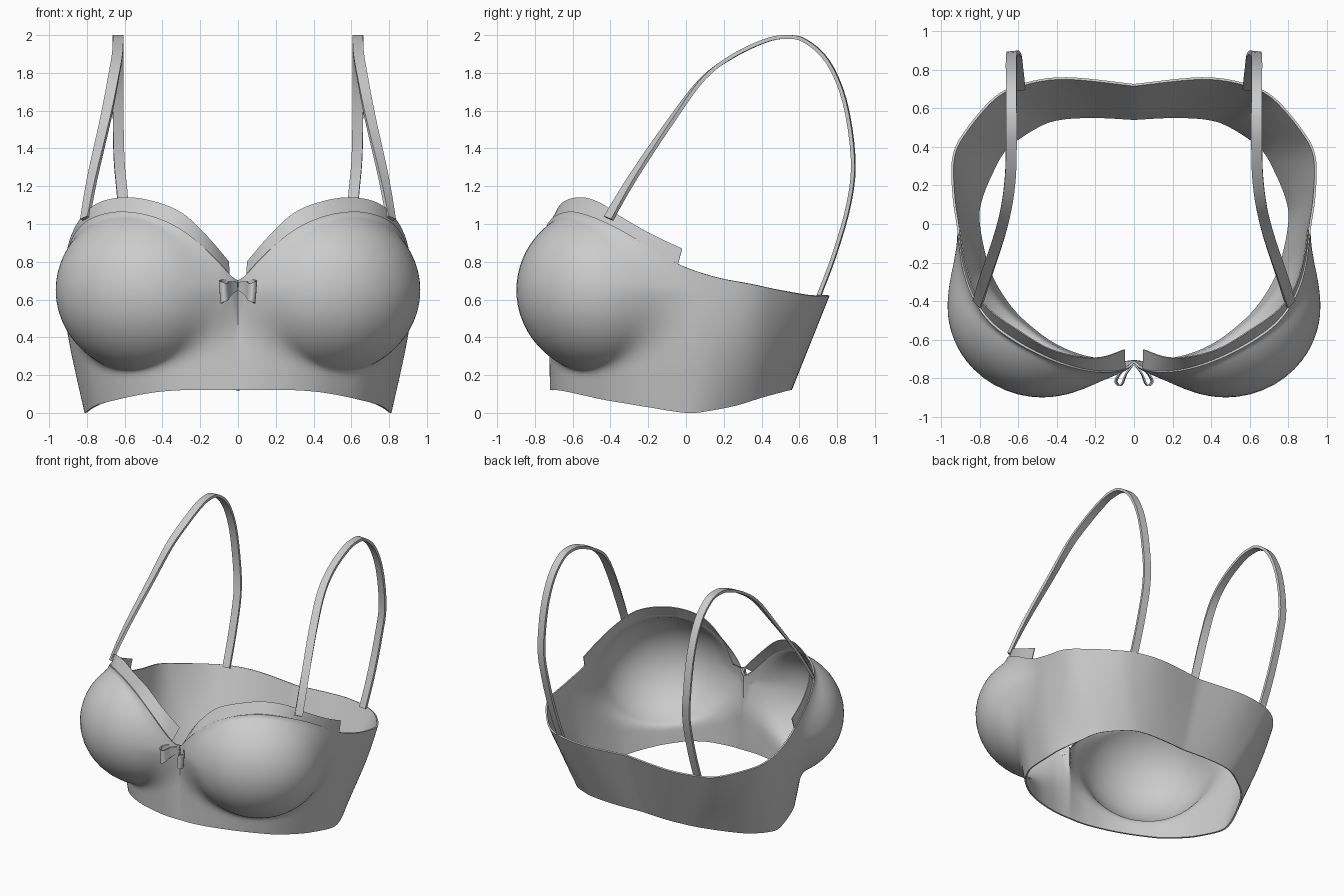
import bpy
import math
from mathutils import Vector

default_cube = bpy.data.objects.get("Cube")
if default_cube:
    bpy.data.objects.remove(default_cube, do_unlink=True)

fabric = bpy.data.materials.new("grey fabric")
fabric.use_nodes = True
grey = (0.6, 0.6, 0.6, 1)
fabric.diffuse_color = grey
fabric.node_tree.nodes["Principled BSDF"].inputs["Base Color"].default_value = grey


def spline(points, t):
    """Smooth curve through the points; t counts in point indices."""
    last = len(points) - 1
    i = min(max(int(t), 0), last - 1)
    f = t - i
    a, b, c, d = (Vector(points[min(max(k, 0), last)]) for k in range(i - 1, i + 3))
    return 0.5 * (2 * b + (c - a) * f + (2 * a - 5 * b + 4 * c - d) * f * f
                  + (3 * b - a - 3 * c + d) * f ** 3)


def sheet(name, rows, thickness, offset=0, merge=False):
    """Mirrored cloth sheet from rows of points, with crisp rims."""
    width = len(rows[0])
    verts = [p for row in rows for p in row]
    faces = []
    for r in range(len(rows) - 1):
        for c in range(width - 1):
            k = r * width + c
            faces.append((k, k + 1, k + width + 1, k + width))
    mesh = bpy.data.meshes.new(name)
    mesh.from_pydata(verts, [], faces)
    mesh.materials.append(fabric)
    obj = bpy.data.objects.new(name, mesh)
    bpy.context.collection.objects.link(obj)
    mirror = obj.modifiers.new("mirror", 'MIRROR')
    mirror.use_mirror_merge = merge
    shell = obj.modifiers.new("thickness", 'SOLIDIFY')
    shell.thickness = thickness
    shell.offset = offset
    bpy.ops.object.select_all(action='DESELECT')
    obj.select_set(True)
    bpy.context.view_layer.objects.active = obj
    bpy.ops.object.convert(target='MESH')
    bpy.ops.object.shade_smooth_by_angle(angle=math.radians(45))


# Band outlines, from front centre round the left side to back centre
upper_edge = [(0, -.71, .7), (.06, -.73, .72), (.14, -.745, .8), (.3, -.735, .95),
              (.45, -.69, 1.03), (.61, -.61, 1.06), (.73, -.52, 1.04), (.81, -.41, .99),
              (.87, -.25, .9), (.91, -.05, .79), (.94, .15, .72), (.94, .35, .68),
              (.87, .49, .65), (.72, .66, .62), (.57, .73, .62), (.35, .76, .62),
              (0, .725, .62)]
lower_edge = [(0, -.72, .12), (.08, -.72, .12), (.17, -.71, .12), (.3, -.68, .12),
              (.43, -.62, .11), (.55, -.53, .09), (.64, -.44, .07), (.72, -.32, .05),
              (.77, -.2, .03), (.81, 0, 0), (.8, .12, .01), (.74, .27, .04),
              (.66, .4, .08), (.5, .51, .11), (.38, .55, .12), (.2, .56, .12),
              (0, .55, .12)]

cup_centre = Vector((.475, -.43, .65))
cup_radius = Vector((.49, .468, .45))


def cup_push(p):
    """Move a point inside the rounded cup out to its surface.

    The seam is crisp above and below and flows softly into the band at the sides."""
    d = p - cup_centre
    r = Vector([d[k] / cup_radius[k] for k in range(3)]).length
    blend = 0.06 + 0.38 * (1 - abs(d.normalized().z))
    h = max(blend - abs(r - 1), 0) / blend
    pushed = cup_centre + d * ((max(r, 1) + h * h * blend / 4) / r)
    pushed.x = max(pushed.x, p.x / 2)
    return pushed


# Band with moulded cups
steps, levels = 6, 48
rows = []
for j in range(levels + 1):
    v = j / levels
    row = []
    for i in range((len(upper_edge) - 1) * steps + 1):
        t = i / steps
        p = spline(lower_edge, t).lerp(spline(upper_edge, t), v)
        p.x *= 1 + 0.025 * math.sin(math.pi * v)
        p = cup_push(p)
        if i == 0 or t == len(upper_edge) - 1:
            p.x = 0
        row.append(p)
    rows.append(row)
sheet("band_and_cups", rows, 0.012, -1, True)

# Lining strip standing above each cup edge
lining_top = [(.05, -.65, .8), (.17, -.69, .94), (.3, -.685, 1.06), (.45, -.64, 1.12),
              (.6, -.55, 1.14), (.74, -.45, 1.11), (.83, -.33, 1.03),
              (.88, -.17, .94), (.9, -.02, .87)]
samples = 40
low, high = [], []
for i in range(samples + 1):
    t = 8 * i / samples
    edge = cup_push(spline(upper_edge, 1.3 + t * 0.96))
    low.append(edge + Vector((-.008, .008, -.01)))
    high.append(spline(lining_top, t))
sheet("cup_lining", [low, high], 0.006)

# Shoulder straps: flat ribbons that turn as they go over
strap_path = [(.81, -.41, 1.03), (.77, -.28, 1.25), (.7, -.07, 1.56), (.66, .09, 1.77),
              (.64, .25, 1.89), (.635, .42, 1.97), (.635, .53, 1.99), (.635, .63, 1.97),
              (.635, .75, 1.86), (.635, .84, 1.65), (.63, .885, 1.35), (.61, .865, 1.12),
              (.6, .79, .85), (.59, .7, .61)]
rows = []
end = len(strap_path) - 1
for i in range(end * 4 + 1):
    t = i / 4
    p = spline(strap_path, t)
    along = (spline(strap_path, min(t + .1, end)) - spline(strap_path, max(t - .1, 0))).normalized()
    side = Vector((.6, .8, 0)).lerp(Vector((1, -.1, 0)), min(t / 4, 1))
    side = (side - along * side.dot(along)).normalized() * 0.028
    rows.append([p - side, p, p + side])
sheet("shoulder_strap", rows, 0.02)

# Bow: a flared ribbon loop each side
loop_path = [(.005, -.73, .67), (.04, -.775, .66), (.06, -.825, .64), (.08, -.835, .64),
             (.093, -.81, .64), (.065, -.765, .66), (.015, -.725, .67)]
rows = []
for i in range((len(loop_path) - 1) * 4 + 1):
    p = spline(loop_path, i / 4)
    flare = Vector((.05 * p.x, 0, .02 + .42 * p.x))
    rows.append([p - flare, p, p + flare])
sheet("bow_loop", rows, 0.008)
